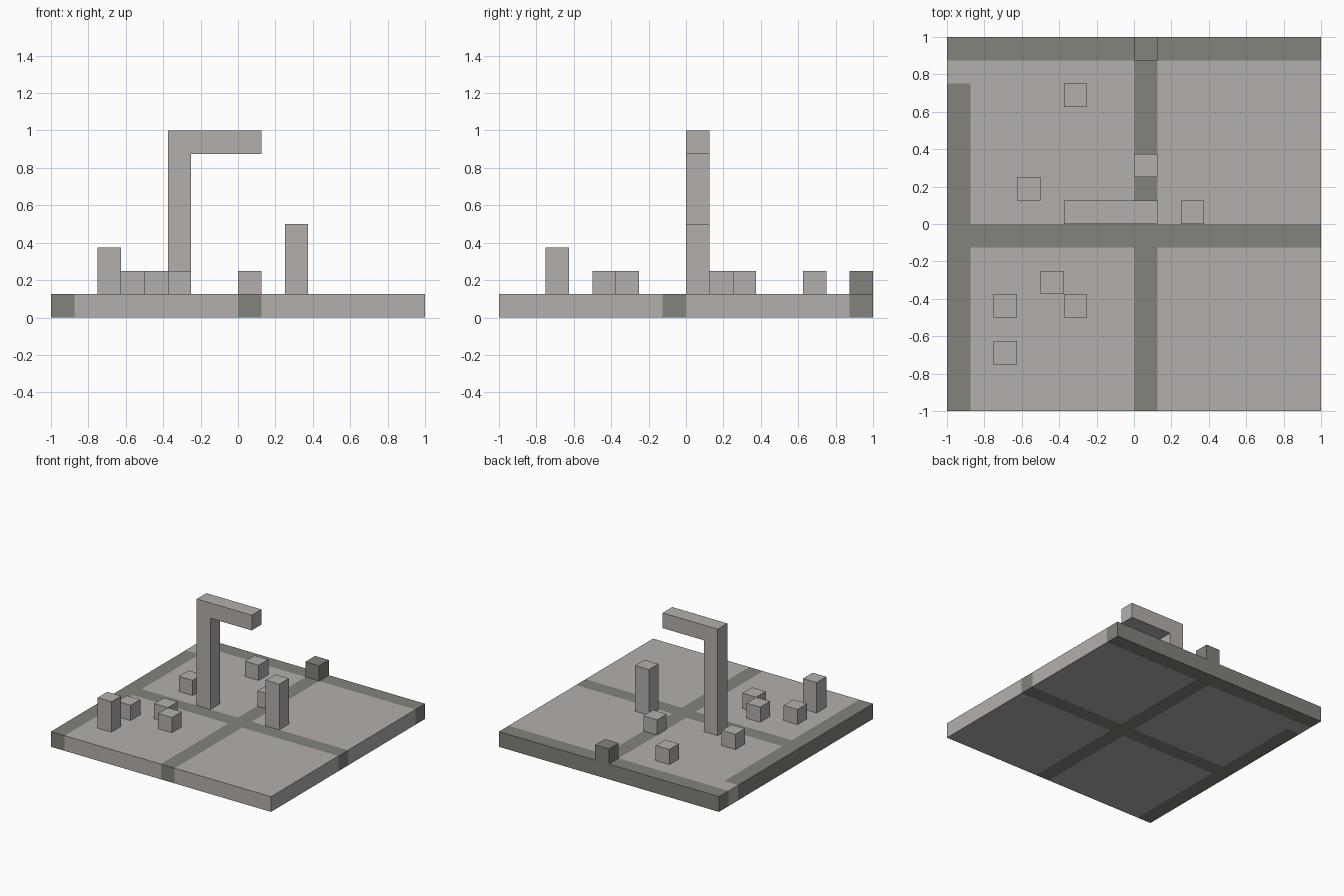
import bpy
import bmesh
from mathutils import Vector

U = 0.125  # one block

cube = bpy.data.objects.get("Cube")
if cube:
    bpy.data.objects.remove(cube, do_unlink=True)


def material(name, color):
    mat = bpy.data.materials.new(name)
    mat.use_nodes = True
    mat.diffuse_color = color
    bsdf = mat.node_tree.nodes["Principled BSDF"]
    bsdf.inputs["Base Color"].default_value = color
    bsdf.inputs["Roughness"].default_value = 0.9
    return mat


STONE = material("pale stone", (0.451, 0.429, 0.407, 1))
PATH = material("dark path", (0.223, 0.227, 0.198, 1))


def add_box(bm, low, high):
    low, high = Vector(low) * U, Vector(high) * U
    verts = bmesh.ops.create_cube(bm, size=1)["verts"]
    for v in verts:
        v.co = (low + high) / 2 + v.co * (high - low)


def finish(name, bm, mats):
    mesh = bpy.data.meshes.new(name)
    bm.to_mesh(mesh)
    bm.free()
    for mat in mats:
        mesh.materials.append(mat)
    obj = bpy.data.objects.new(name, mesh)
    bpy.context.collection.objects.link(obj)
    return obj


def block(name, x, y, height=1, mat=STONE):
    bm = bmesh.new()
    add_box(bm, (x, y, 1), (x + 1, y + 1, 1 + height))
    finish(name, bm, [mat])


def on_path(p):
    x, y = p.x / U, p.y / U
    return y > 7 or -1 < y < 0 or 0 < x < 1 or (x < -7 and y < 6)


# Ground slab, cut along the path borders
bm = bmesh.new()
add_box(bm, (-8, -8, 0), (8, 8, 1))
for axis, cuts in ((Vector((1, 0, 0)), (-7, 0, 1)), (Vector((0, 1, 0)), (-1, 0, 6, 7))):
    for c in cuts:
        bmesh.ops.bisect_plane(bm, geom=bm.verts[:] + bm.edges[:] + bm.faces[:],
                               plane_co=axis * c * U, plane_no=axis)
for face in bm.faces:
    face.material_index = int(on_path(face.calc_center_median()))
finish("ground_slab", bm, [STONE, PATH])

# Crane-shaped arch: an L profile pushed back one block
bm = bmesh.new()
profile = [(-3, 1), (-2, 1), (-2, 7), (1, 7), (1, 8), (-3, 8)]
face = bm.faces.new([bm.verts.new((x * U, 0, z * U)) for x, z in profile])
moved = bmesh.ops.extrude_face_region(bm, geom=[face])["geom"]
bmesh.ops.translate(bm, vec=(0, U, 0),
                    verts=[g for g in moved if isinstance(g, bmesh.types.BMVert)])
bmesh.ops.recalc_face_normals(bm, faces=bm.faces[:])
finish("hooked_post", bm, [STONE])

# Pillars
block("tall_pillar", 2, 0, 3)
block("short_pillar", -6, -6, 2)

# Single blocks
for i, (x, y) in enumerate([(-3, 5), (-5, 1), (0, 2), (-4, -3), (-6, -4), (-3, -4)], 1):
    block(f"stone_block_{i}", x, y)
block("dark_block", 0, 7, mat=PATH)
